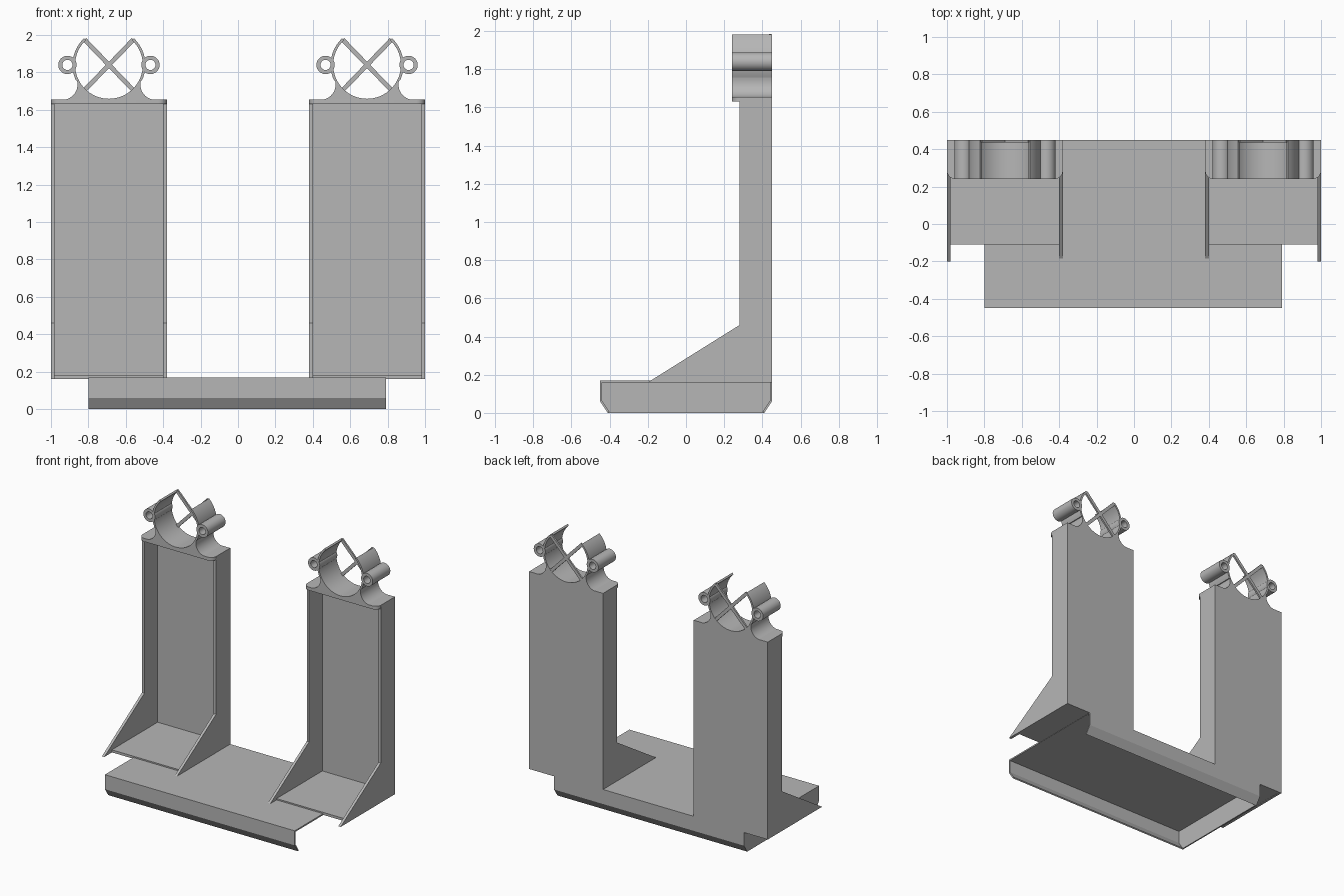
import bpy, bmesh
from math import sin, cos, radians, pi
from mathutils import Vector

if "Cube" in bpy.data.objects:
    bpy.data.objects.remove(bpy.data.objects["Cube"], do_unlink=True)

grey = bpy.data.materials.new("plain_grey")
grey.use_nodes = True
colour = (0.47, 0.47, 0.47, 1)
grey.diffuse_color = colour
grey.node_tree.nodes["Principled BSDF"].inputs["Base Color"].default_value = colour


def finish(bm, name, smooth=False):
    bmesh.ops.recalc_face_normals(bm, faces=bm.faces)
    mesh = bpy.data.meshes.new(name)
    bm.to_mesh(mesh)
    bm.free()
    mesh.materials.append(grey)
    obj = bpy.data.objects.new(name, mesh)
    bpy.context.collection.objects.link(obj)
    if smooth:
        bpy.ops.object.select_all(action='DESELECT')
        obj.select_set(True)
        bpy.context.view_layer.objects.active = obj
        bpy.ops.object.shade_smooth_by_angle(angle=radians(35))
    return obj


def prism(name, points, axis, start, end, smooth=False):
    """Extrude a 2D outline along x, y or z."""
    def place(p, d):
        return {"x": (d, p[0], p[1]), "y": (p[0], d, p[1]), "z": (p[0], p[1], d)}[axis]
    bm = bmesh.new()
    face = bm.faces.new([bm.verts.new(place(p, start)) for p in points])
    moved = bmesh.ops.extrude_face_region(bm, geom=[face])["geom"]
    shift = Vector(place((0, 0), end - start))
    bmesh.ops.translate(bm, vec=shift, verts=[g for g in moved if isinstance(g, bmesh.types.BMVert)])
    return finish(bm, name, smooth)


def box(name, x, y, z):
    return prism(name, [(x[0], y[0]), (x[1], y[0]), (x[1], y[1]), (x[0], y[1])], "z", *z)


def arc(cx, cz, r, a, b, n):
    return [(cx + r * cos(radians(a + (b - a) * i / n)),
             cz + r * sin(radians(a + (b - a) * i / n))) for i in range(n + 1)]


def tube(name, cx, cz, outer, inner, y0, y1, n=32):
    """Hollow cylinder running along y."""
    bm = bmesh.new()
    section = [(outer, y0), (outer, y1), (inner, y1), (inner, y0)]
    rings = [[bm.verts.new((cx + r * cos(2 * pi * i / n), y, cz + r * sin(2 * pi * i / n)))
              for r, y in section] for i in range(n)]
    for i in range(n):
        a, b = rings[i], rings[(i + 1) % n]
        for j in range(4):
            k = (j + 1) % 4
            bm.faces.new((a[j], a[k], b[k], b[j]))
    return finish(bm, name, True)


# Folded sheet base: open below and at one end
half = [(0.41, 0), (0.45, 0.06), (0.45, 0.17)]
inner = [(0.44, 0.159), (0.44, 0.063), (0.402, 0.006)]
right_half = half[::-1]
outline = ([(-y, z) for y, z in half] + right_half + inner[::-1]
           + [(-y, z) for y, z in inner])
prism("base_channel", outline, "x", -0.8, 0.79)
prism("base_end_wall", [(-y, z) for y, z in half] + right_half, "x", -0.8, -0.79)

BACK, FRONT, CAP = 0.45, 0.24, 1.655
RING_Z = 1.84

for s, side in ((1, "left"), (-1, "right")):
    cx = s * 0.69

    def span(a, b):
        return tuple(sorted((s * a, s * b)))

    # Upright tray: back panel, floor and two gusseted flanges
    box(side + "_back_panel", span(0.38, 1), (0.438, BACK), (0.16, CAP - 0.01))
    box(side + "_floor", span(0.38, 1), (-0.11, BACK), (0.161, 0.18))
    flange = [(BACK, 0.16), (-0.2, 0.16), (0.28, 0.46), (0.28, CAP - 0.01), (BACK, CAP - 0.01)]
    prism(side + "_outer_flange", flange, "x", *span(0.98, 1))
    prism(side + "_inner_flange", flange, "x", *span(0.38, 0.4))

    # Cap with rounded front corners
    r = 0.045
    cap = ([(cx + 0.31, BACK), (cx - 0.31, BACK)]
           + arc(cx - 0.31 + r, FRONT + r, r, 180, 270, 6)
           + arc(cx + 0.31 - r, FRONT + r, r, 270, 360, 6))
    prism(side + "_cap", cap, "z", 1.63, CAP, True)

    # Open cradle ring with flared feet
    left_side = (arc(0, 0, 0.195, 133, 205, 16)
                 + arc(-0.25, -0.105, 0.082, 15, -90, 10)
                 + [(-0.25, -0.195)])
    right_side = [(-x, z) for x, z in reversed(left_side)]
    hollow = arc(0, 0, 0.181, 47, -227, 48)
    cradle = [(cx + x, RING_Z + z) for x, z in left_side + right_side + hollow]
    prism(side + "_cradle_ring", cradle, "y", FRONT, BACK, True)

    # Screw ears
    for e, where in ((-1, "a"), (1, "b")):
        tube(side + "_ear_" + where, cx + e * 0.222, RING_Z, 0.049, 0.027, FRONT, BACK)

    # Thin crossed struts at the back of the ring
    for t, where in ((1, "rising"), (-1, "falling")):
        dx, dz = cos(radians(46)) * t, sin(radians(46))
        w = 0.012
        strut = [(cx + a * dx - b * dz, RING_Z + a * dz + b * dx)
                 for a, b in ((-0.188, -w), (0.188, -w), (0.188, w), (-0.188, w))]
        prism(side + "_strut_" + where, strut, "y", 0.436, 0.449)
